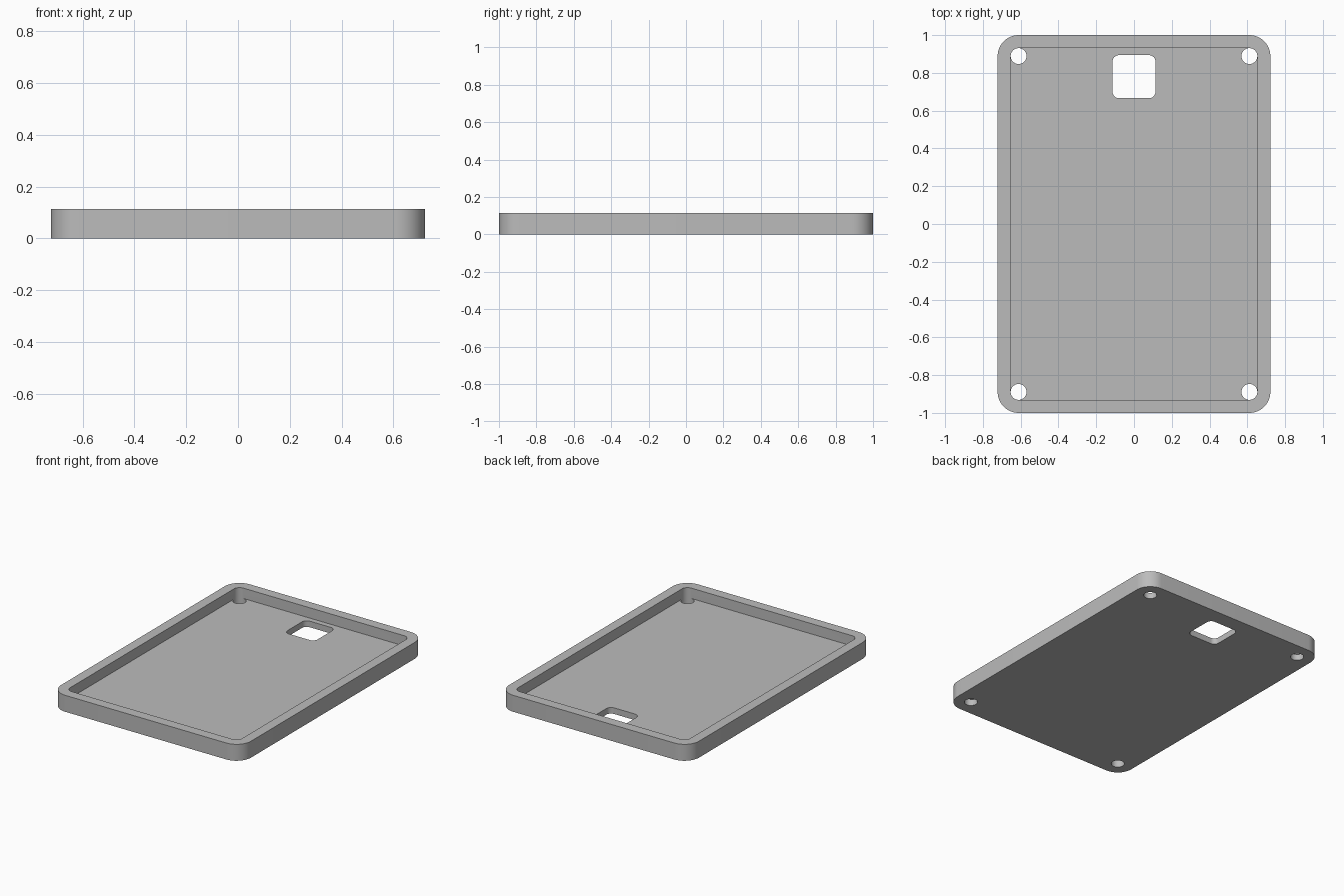
import bpy, bmesh
from math import sin, cos, radians

cube = bpy.data.objects.get("Cube")
if cube:
    bpy.data.objects.remove(cube, do_unlink=True)

HEIGHT, FLOOR = 0.113, 0.042
HALF_X, HALF_Y = 0.722, 1.0        # outer size
PIN_X, PIN_Y = 0.611, 0.889        # corner centres shared by rim, cavity and holes
HOLE_R = 0.042
SEG = 12                           # segments per quarter turn
SIGNS = [(1, 1), (-1, 1), (-1, -1), (1, -1)]


def arc(cx, cy, r, start, sweep):
    n = round(SEG * abs(sweep) / 90)
    angles = [radians(start + sweep * i / n) for i in range(n + 1)]
    return [(cx + r * cos(a), cy + r * sin(a)) for a in angles]


def outline(px, py, r, cy=0, sweep=90):
    """Rectangle with an arc at each corner; sweep -270 bites the corners out."""
    pts = []
    for i, (sx, sy) in enumerate(SIGNS):
        pts += arc(sx * px, cy + sy * py, r, 90 * i, sweep)
    return pts


bm = bmesh.new()


def fill(loops, z):
    edges = []
    for pts in loops:
        vs = [bm.verts.new((x, y, z)) for x, y in pts]
        edges += [bm.edges.new((vs[i - 1], vs[i])) for i in range(len(vs))]
    bmesh.ops.triangle_fill(bm, edges=edges, use_beauty=True, normal=(0, 0, 1))


def wall(pts, z0, z1):
    low = [bm.verts.new((x, y, z0)) for x, y in pts]
    high = [bm.verts.new((x, y, z1)) for x, y in pts]
    for i in range(len(pts)):
        bm.faces.new((low[i - 1], low[i], high[i], high[i - 1]))


outer = outline(PIN_X, PIN_Y, HALF_X - PIN_X)
cavity = outline(PIN_X, PIN_Y, HOLE_R)
floor_edge = outline(PIN_X, PIN_Y, HOLE_R, sweep=-270)
window = outline(0.079, 0.079, 0.035, cy=0.78)
holes = [arc(sx * PIN_X, sy * PIN_Y, HOLE_R, 0, 360)[:-1] for sx, sy in SIGNS]

# Underside, recessed floor and rim top
fill([outer, window] + holes, 0)
fill([floor_edge, window], FLOOR)
fill([outer, cavity], HEIGHT)

# Outer side, cavity side, window and corner hole sides
wall(outer, 0, HEIGHT)
wall(cavity, FLOOR, HEIGHT)
wall(window, 0, FLOOR)
for hole in holes:
    wall(hole, 0, FLOOR)

bmesh.ops.remove_doubles(bm, verts=bm.verts[:], dist=0.0001)
bmesh.ops.recalc_face_normals(bm, faces=bm.faces[:])

mesh = bpy.data.meshes.new("tray")
bm.to_mesh(mesh)
bm.free()
tray = bpy.data.objects.new("tray", mesh)
bpy.context.collection.objects.link(tray)

# Plain grey material
grey = bpy.data.materials.new("grey")
grey.use_nodes = True
color = (0.5, 0.5, 0.5, 1)
grey.diffuse_color = color
grey.node_tree.nodes["Principled BSDF"].inputs["Base Color"].default_value = color
mesh.materials.append(grey)

bpy.ops.object.select_all(action='DESELECT')
tray.select_set(True)
bpy.context.view_layer.objects.active = tray
bpy.ops.object.shade_smooth_by_angle(angle=radians(30))
